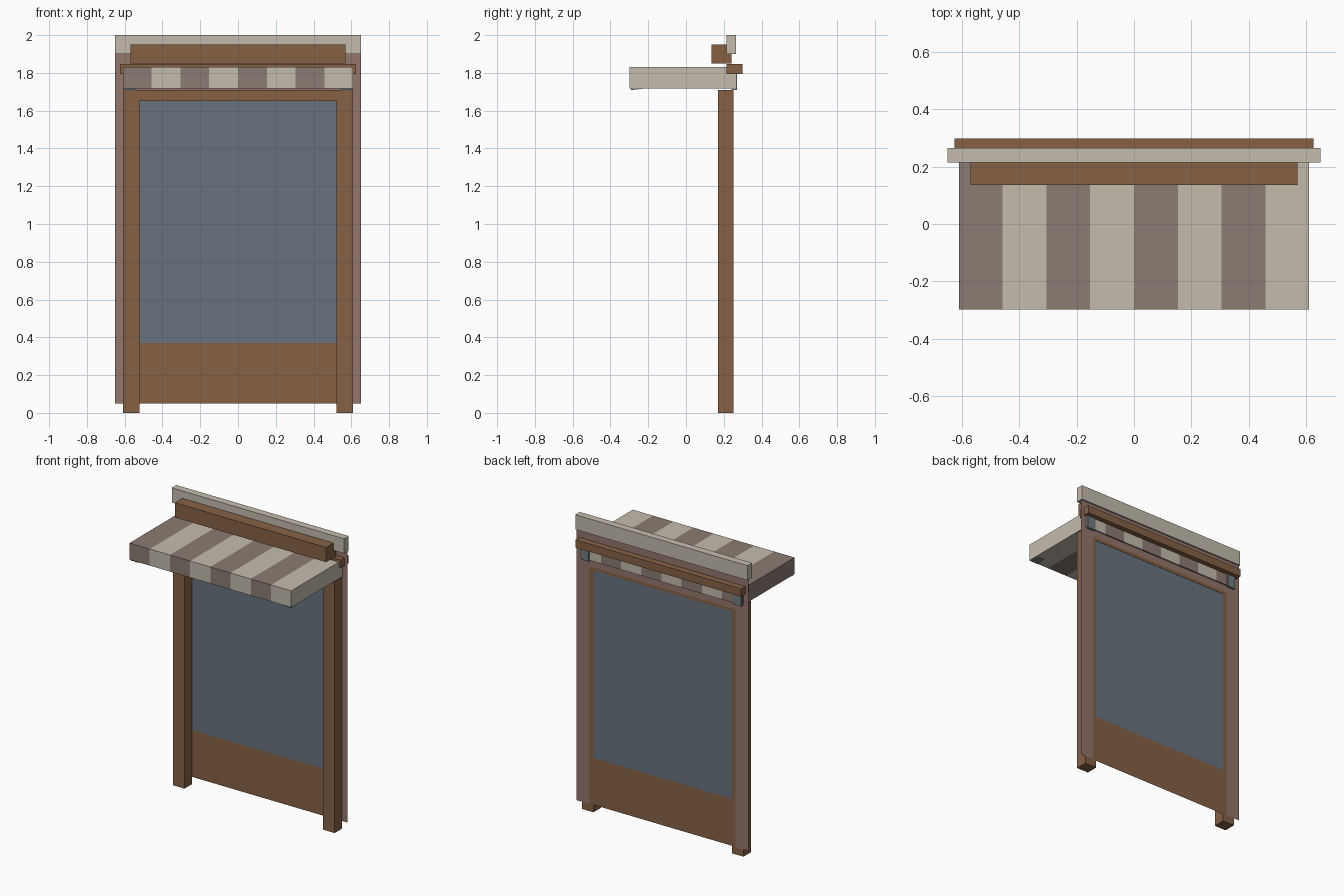
import bpy, bmesh

if "Cube" in bpy.data.objects:
    bpy.data.objects.remove(bpy.data.objects["Cube"])


def material(name, rgb):
    m = bpy.data.materials.new(name)
    m.diffuse_color = (*rgb, 1)
    m.use_nodes = True
    m.node_tree.nodes["Principled BSDF"].inputs["Base Color"].default_value = m.diffuse_color
    return m


WOOD = material("wood", (0.24, 0.12, 0.06))
CREAM = material("cream", (0.55, 0.50, 0.42))
MAUVE = material("mauve", (0.26, 0.20, 0.17))
GLASS = material("glass", (0.14, 0.17, 0.21))
WALL = material("plaster", (0.30, 0.18, 0.15))
METAL = material("metal", (0.16, 0.20, 0.22))


def finish(name, bm, mats):
    me = bpy.data.meshes.new(name)
    bm.to_mesh(me)
    bm.free()
    for m in mats:
        me.materials.append(m)
    ob = bpy.data.objects.new(name, me)
    bpy.context.collection.objects.link(ob)
    return ob


def box(name, x, y, z, mat):
    """Box from (min, max) ranges on each axis."""
    bm = bmesh.new()
    bmesh.ops.create_cube(bm, size=1)
    for v in bm.verts:
        v.co = [r[0] if c < 0 else r[1] for r, c in zip((x, y, z), v.co)]
    return finish(name, bm, [mat])


def sheet(name, rects, y, mat):
    """Upright flat panels facing the back, as (x0, x1, z0, z1)."""
    bm = bmesh.new()
    for x0, x1, z0, z1 in rects:
        bm.faces.new([bm.verts.new((px, y, pz)) for px, pz in
                      ((x0, z0), (x0, z1), (x1, z1), (x1, z0))])
    bmesh.ops.remove_doubles(bm, verts=bm.verts, dist=1e-4)
    return finish(name, bm, [mat])


# Window frame posts and head
for side, x in (("left", (-0.61, -0.522)), ("right", (0.522, 0.61))):
    box(side + "_post", x, (0.17, 0.252), (0, 1.71), WOOD)
box("head_rail", (-0.522, 0.522), (0.17, 0.252), (1.65, 1.71), WOOD)

# Glass and kick panel near the back of the frame
sheet("window_glass", [(-0.522, 0.522, 0.37, 1.65)], 0.25, GLASS)
sheet("kick_panel", [(-0.522, 0.522, 0.05, 0.37)], 0.25, WOOD)

# Thin wall surrounding the opening
sheet("wall", [(-0.65, -0.55, 0.05, 1.67), (0.55, 0.65, 0.05, 1.67),
               (-0.65, -0.55, 1.67, 1.90), (-0.55, 0.55, 1.67, 1.90),
               (0.55, 0.65, 1.67, 1.90)], 0.254, WALL)

# Fascia, sign board and cornice
box("sign_board", (-0.57, 0.57), (0.135, 0.24), (1.85, 1.95), WOOD)
box("cornice", (-0.65, 0.65), (0.215, 0.265), (1.90, 2.0), CREAM)
box("back_beam", (-0.625, 0.625), (0.215, 0.298), (1.795, 1.848), WOOD)

# Striped awning: one shell sliced into eight stripes
bm = bmesh.new()
bmesh.ops.create_cube(bm, size=1)
for v in bm.verts:
    v.co = (v.co.x * 1.22, -0.298 if v.co.y < 0 else 0.264,
            1.717 if v.co.z < 0 else 1.83)
for i in range(1, 8):
    bmesh.ops.bisect_plane(bm, geom=bm.verts[:] + bm.edges[:] + bm.faces[:],
                           plane_co=(-0.61 + i * 0.1525, 0, 0), plane_no=(1, 0, 0))
for f in bm.faces:
    x = f.calc_center_median().x
    f.material_index = min(7, max(0, int((x + 0.61) / 0.1525))) % 2
finish("awning", bm, [MAUVE, CREAM])

# Awning brackets: wall blocks and front feet just showing below the awning
for side, s in (("left", -1), ("right", 1)):
    x = sorted((s * 0.545, s * 0.605))
    box(side + "_wall_bracket", x, (0.24, 0.27), (1.71, 1.80), METAL)
    foot = box(side + "_front_bracket", x, (-0.29, -0.23), (1.709, 1.74), METAL)
    for v in foot.data.vertices:
        if v.co.y > -0.25 and v.co.z < 1.72:
            v.co.z = 1.716
